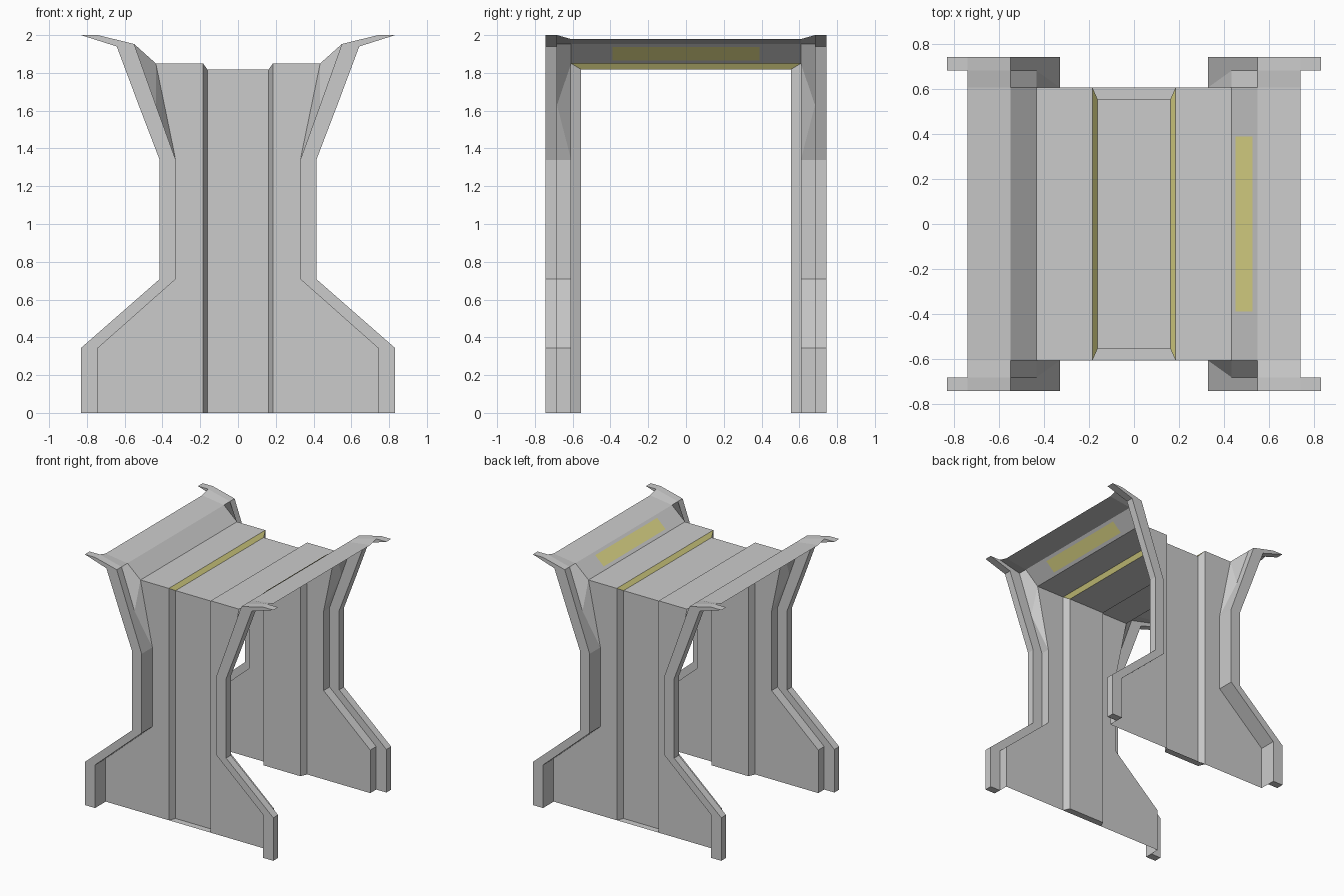
import bpy, bmesh

if "Cube" in bpy.data.objects:
    bpy.data.objects.remove(bpy.data.objects["Cube"])

Y0, Y1, Y2 = 0.608, 0.683, 0.743      # panel, flange back, flange front


def build(name, faces, color=None, mirror=(True, True)):
    """Make an object from polygons, mirrored over x and y."""
    bm = bmesh.new()
    for f in faces:
        bm.faces.new([bm.verts.new(p) for p in f])
    bmesh.ops.remove_doubles(bm, verts=bm.verts, dist=0.0005)
    bmesh.ops.recalc_face_normals(bm, faces=bm.faces)
    me = bpy.data.meshes.new(name)
    bm.to_mesh(me)
    bm.free()
    ob = bpy.data.objects.new(name, me)
    bpy.context.collection.objects.link(ob)
    if any(mirror):
        m = ob.modifiers.new("Mirror", "MIRROR")
        m.use_axis = (mirror[0], mirror[1], False)
        m.use_clip = True
    if color:
        mat = bpy.data.materials.new(name)
        mat.diffuse_color = color
        mat.use_nodes = True
        mat.node_tree.nodes["Principled BSDF"].inputs["Base Color"].default_value = mat.diffuse_color
        me.materials.append(mat)
    return ob


def at(p, y):
    return (p[0], y, p[1])


# profiles (x, z) of the flange, from the foot to the wing tip
inner = [(.742, 0), (.742, .343), (.33, .708), (.33, 1.34), (.435, 1.63), (.55, 1.953), (.742, 2)]
outer = [(.832, 0), (.832, .343), (.415, .708), (.415, 1.34), (.526, 1.63), (.642, 1.94), (.832, 2)]

# flange bars along the wall edges, closed at both ends
rings = [[at(a, Y1), at(b, Y1), at(b, Y2), at(a, Y2)] for a, b in zip(inner, outer)]
bars = [rings[0], rings[-1]]
for r, s in zip(rings, rings[1:]):
    bars += [[r[i], r[(i + 1) % 4], s[(i + 1) % 4], s[i]] for i in range(4)]
build("edge_flanges", bars)

# side wall panels
edge = inner[:4] + [(.435, 1.85)]
walls = [[at((.185, a[1]), Y0), at(a, Y0), at(b, Y0), at((.185, b[1]), Y0)]
         for a, b in zip(edge, edge[1:])]
build("wall_panels", walls)

# returns joining panels and wings to the flanges
wing = [(.435, 1.85), (.55, 1.953), (.742, 1.979)]
back = inner[4:]
returns = [[at(a, Y0), at(b, Y0), at(b, Y1), at(a, Y1)] for a, b in zip(inner[:3], inner[1:4])]
returns += [[at(inner[3], Y0), at(inner[3], Y1), at(inner[4], Y1)],
            [at(inner[3], Y0), at(inner[4], Y1), at(wing[0], Y0)]]
returns += [[at(wing[i], Y0), at(wing[i + 1], Y0), at(back[i + 1], Y1), at(back[i], Y1)]
            for i in range(2)]
build("edge_returns", returns)

# roof deck and raised wings
roof = [(.185, 1.85)] + wing
build("roof_and_wings", [[at(a, 0), at(b, 0), at(b, Y0), at(a, Y0)] for a, b in zip(roof, roof[1:])])

# recessed channel running up the walls and over the roof
yi, zi, xi, xo = .555, 1.818, .162, .185
build("centre_channel", [
    [(0, yi, 0), (xi, yi, 0), (xi, yi, zi), (0, yi, zi)],
    [(0, 0, zi), (xi, 0, zi), (xi, yi, zi), (0, yi, zi)],
    [(xi, yi, 0), (xo, Y0, 0), (xo, Y0, 1.85), (xi, yi, zi)],
    [(0, yi, 0), (xi, yi, 0), (xo, Y0, 0), (0, Y0, 0)]])

# yellow channel sides on the roof
yellow = (.75, .7, .25, 1)
build("roof_channel_trim", [[(xi, 0, zi), (xo, 0, 1.85), (xo, Y0, 1.85), (xi, yi, zi)]], yellow)

# yellow strip on one wing, visible from both sides
strip = []
for d in (-.002, .002):
    lo, hi = (.455 - d, 1.868 + d), (.53 - d, 1.938 + d)
    strip.append([at(lo, -.39), at(hi, -.39), at(hi, .39), at(lo, .39)])
build("wing_strip", strip, yellow, (False, False))
